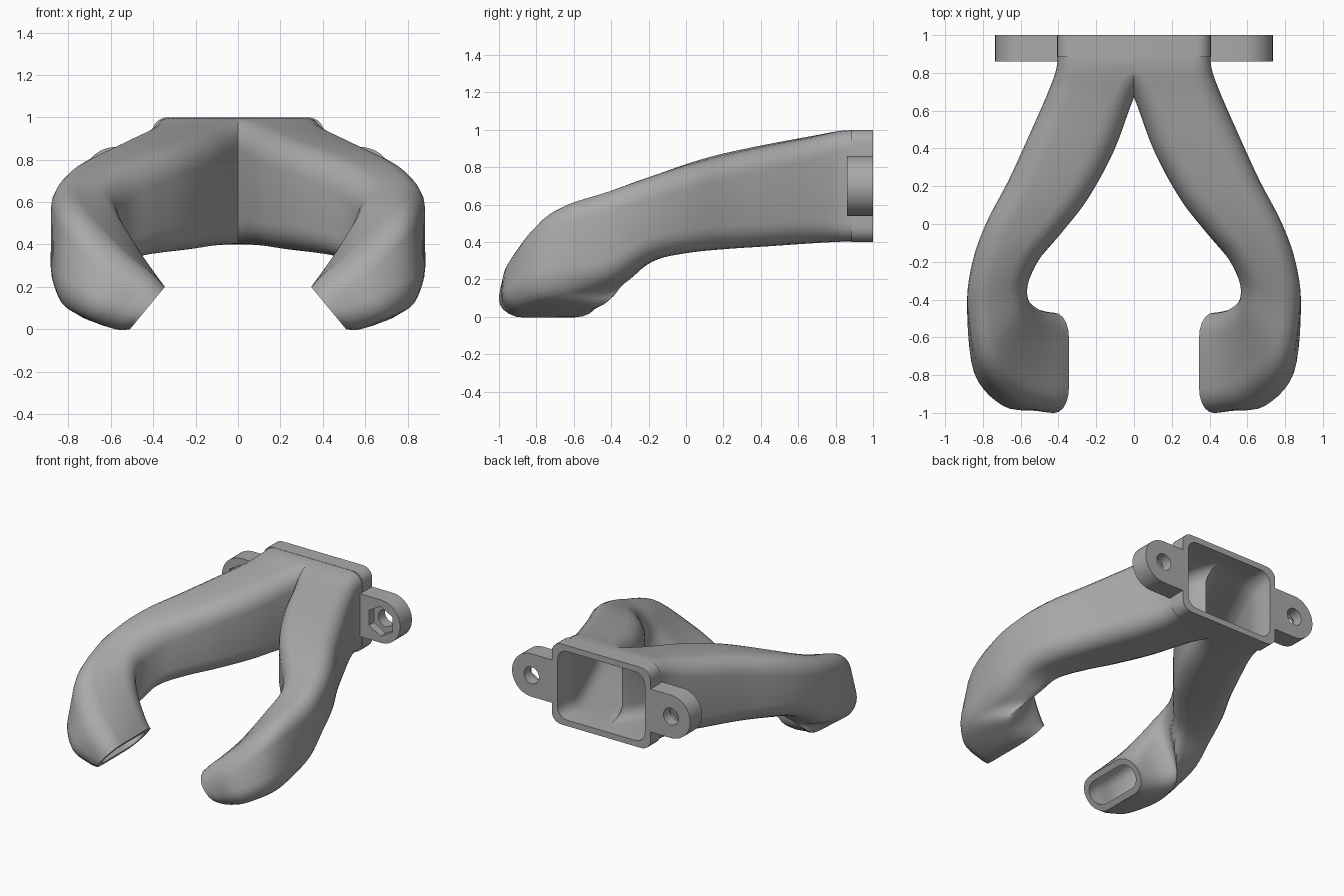
import bpy, bmesh, math
from mathutils import Vector

cube = bpy.data.objects.get("Cube")
if cube:
    bpy.data.objects.remove(cube)

grey = bpy.data.materials.new("plain grey")
grey.use_nodes = True
colour = (0.4, 0.4, 0.4, 1)
grey.diffuse_color = colour
grey.node_tree.nodes["Principled BSDF"].inputs["Base Color"].default_value = colour

WALL = 0.042


def loft(name, rings):
    """Closed solid through a row of rings with equal point counts."""
    bm = bmesh.new()
    rows = [[bm.verts.new(p) for p in ring] for ring in rings]
    n = len(rows[0])
    for a, b in zip(rows, rows[1:]):
        for i in range(n):
            j = (i + 1) % n
            bm.faces.new((a[i], a[j], b[j], b[i]))
    bm.faces.new(rows[0])
    bm.faces.new(rows[-1])
    bmesh.ops.recalc_face_normals(bm, faces=bm.faces)
    mesh = bpy.data.meshes.new(name)
    bm.to_mesh(mesh)
    bm.free()
    mesh.materials.append(grey)
    obj = bpy.data.objects.new(name, mesh)
    bpy.context.collection.objects.link(obj)
    return obj


def rounded(quad, radius, steps=6):
    """Ring around four corners, each corner rounded."""
    ring = []
    for i, c in enumerate(quad):
        before, after = quad[i - 1] - c, quad[(i + 1) % 4] - c
        a = c + before.normalized() * min(radius, before.length * 0.46)
        b = c + after.normalized() * min(radius, after.length * 0.46)
        for s in range(steps):
            t = s / (steps - 1)
            # blend of a corner curve, close to a circular arc
            w = 1.41 * t * (1 - t)
            ring.append((a * (1 - t) ** 2 + c * w + b * t ** 2) / ((1 - t) ** 2 + w + t ** 2))
    return ring


def inset(quad, d):
    return [c + (quad[i - 1] - c).normalized() * d + (quad[(i + 1) % 4] - c).normalized() * d
            for i, c in enumerate(quad)]


def smooth_path(quads, steps=5):
    """Spline the section corners from station to station."""
    out = []
    last = len(quads) - 1
    for k in range(last):
        around = [quads[max(0, min(last, k + o))] for o in (-1, 0, 1, 2)]
        for s in range(steps):
            t = s / steps
            out.append([b + (c - a) * (t / 2) + (a * 2 - b * 5 + c * 4 - d) * (t * t / 2)
                        + (b * 3 - a - c * 3 + d) * (t ** 3 / 2)
                        for a, b, c, d in zip(*around)])
    return out + [quads[-1]]


def prism(name, x, z, radius, y0, y1, sides, turn=0):
    """Upright-faced prism or cylinder along y."""
    angles = [turn + math.tau * i / sides for i in range(sides)]
    return loft(name, [[Vector((x + radius * math.cos(a), y, z + radius * math.sin(a)))
                        for a in angles] for y in (y0, y1)])


# Straight run of the arm: inner x, y, outer x, y, top z, bottom z
run = [(-.15, .99, .402, .99, .998, .402),
       (-.09, .84, .408, .84, .996, .402),
       (0, .67, .45, .71, .968, .395),
       (.105, .39, .555, .47, .918, .378),
       (.24, .14, .665, .23, .865, .362),
       (.37, -.03, .78, .01, .81, .34),
       (.49, -.17, .855, -.2, .75, .295)]
quads = [[Vector(p) for p in ((a, b, t), (c, d, t), (c, d, u), (a, b, u))]
         for a, b, c, d, t, u in run]

# Turn down into the nozzle: inner top, outer top, outer bottom, inner bottom
bend = [((.545, -.30, .67), (.88, -.44, .68), (.885, -.44, .17), (.58, -.27, .19)),
        ((.525, -.405, .56), (.80, -.76, .58), (.86, -.80, .13), (.71, -.36, .06)),
        ((.46, -.455, .41), (.58, -.935, .38), (.73, -.98, .06), (.65, -.43, .02)),
        ((.39, -.468, .27), (.41, -.99, .26), (.58, -.99, .0), (.57, -.46, .0)),
        ((.345, -.47, .20), (.345, -1, .20), (.51, -1, 0), (.51, -.47, 0))]
quads += [[Vector(p) for p in q] for q in bend]


def arm(name, side, hollow):
    stations = smooth_path(quads)
    if hollow:
        stations = [inset(q, WALL) for q in stations]
        stations.insert(0, [c + Vector((0, .05, 0)) for c in stations[0]])
        stations.append([c + Vector((-.04, 0, -.033)) for c in stations[-1]])
    # corners grow softer away from the inlet
    full = 0.09 if hollow else 0.125
    rings = [rounded(q, min(full, .075 + .004 * i)) for i, q in enumerate(stations)]
    return loft(name, [[Vector((p.x * side, p.y, p.z)) for p in r] for r in rings])


def combine(target, other, operation):
    mod = target.modifiers.new(operation, "BOOLEAN")
    mod.operation = operation
    mod.solver = "EXACT"
    mod.object = other
    bpy.context.view_layer.objects.active = target
    bpy.ops.object.modifier_apply(modifier=mod.name)
    bpy.data.objects.remove(other)


# Collar at the inlet
def collar_ring(y, w):
    return rounded([Vector(p) for p in ((-w, y, 1), (w, y, 1), (w, y, .4), (-w, y, .4))], .075)


duct = loft("twin_duct", [collar_ring(.885, .407), collar_ring(1, .407)])

# Solid arms and mounting ears
for side in (1, -1):
    combine(duct, arm("arm", side, False), "UNION")
    outline = [(.385, .54), (.385, .86)]
    outline += [(.575 + .16 * math.sin(a), .70 + .16 * math.cos(a))
                for a in (math.pi * i / 24 for i in range(25))]
    ear = loft("ear", [[Vector((x * side, y, z)) for x, z in outline] for y in (.86, .9995)])
    combine(duct, ear, "UNION")

# Air channels, screw holes and nut pockets
for side in (1, -1):
    combine(duct, arm("channel", side, True), "DIFFERENCE")
    combine(duct, prism("screw_hole", .575 * side, .70, .062, .8, 1.1, 32), "DIFFERENCE")
    combine(duct, prism("nut_pocket", .575 * side, .70, .112, .8, .92, 6, math.pi / 6), "DIFFERENCE")

bpy.ops.object.select_all(action="DESELECT")
duct.select_set(True)
bpy.context.view_layer.objects.active = duct
bpy.ops.object.shade_smooth_by_angle(angle=math.radians(32))
